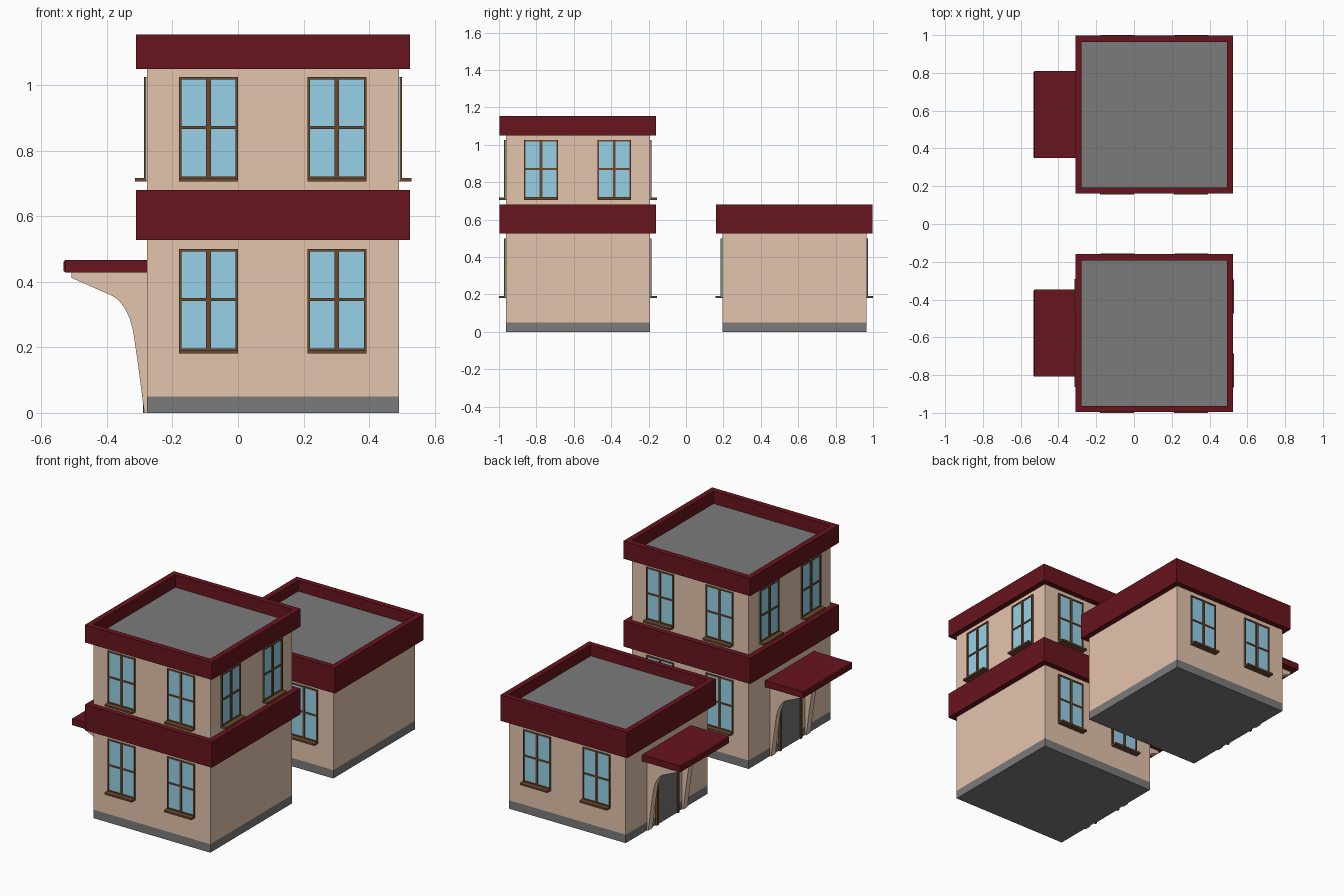
import bpy, bmesh
from math import pi
from mathutils import Matrix, Vector

if "Cube" in bpy.data.objects:
    bpy.data.objects.remove(bpy.data.objects["Cube"])


def material(name, rgb):
    m = bpy.data.materials.new(name)
    m.diffuse_color = (*[(c / 255) ** 2.2 for c in rgb], 1)
    m.use_nodes = True
    m.node_tree.nodes["Principled BSDF"].inputs["Base Color"].default_value = m.diffuse_color
    return m


WALL = material("plaster", (227, 195, 171))
RED = material("dark_red", (104, 27, 35))
GREY = material("grey", (122, 122, 122))
WOOD = material("wood", (108, 75, 48))
GLASS = material("glass", (150, 208, 231))
DOOR = material("door_grey", (115, 115, 117))

CX, H = 0.107, 0.385      # building centre in x, half width of the walls
RIM = 0.418               # half width of the red bands


def finish(bm, name, mat, matrix):
    bm.transform(matrix)
    bmesh.ops.recalc_face_normals(bm, faces=bm.faces)
    me = bpy.data.meshes.new(name)
    bm.to_mesh(me)
    bm.free()
    me.materials.append(mat)
    ob = bpy.data.objects.new(name, me)
    bpy.context.collection.objects.link(ob)
    return ob


def add_box(bm, lo, hi):
    lo, hi = Vector(lo), Vector(hi)
    m = Matrix.Translation((lo + hi) / 2) @ Matrix.Diagonal((*(hi - lo), 1))
    return bmesh.ops.create_cube(bm, size=1, matrix=m)


def boxes(name, mat, matrix, items):
    bm = bmesh.new()
    for lo, hi in items:
        add_box(bm, lo, hi)
    return finish(bm, name, mat, matrix)


def block(name, mat, matrix, half, z0, z1):
    return boxes(name, mat, matrix, [((-half, -half, z0), (half, half, z1))])


def band(name, matrix, z0, z1):
    # square ring around the walls, swept from a rectangular section
    bm = bmesh.new()
    corners = ((-1, -1), (1, -1), (1, 1), (-1, 1))
    section = ((RIM, z0), (RIM, z1), (H, z1), (H, z0))
    rings = [[bm.verts.new((r * x, r * y, z)) for r, z in section] for x, y in corners]
    for i in range(4):
        a, b = rings[i], rings[(i + 1) % 4]
        for j in range(4):
            k = (j + 1) % 4
            bm.faces.new((a[j], b[j], b[k], a[k]))
    return finish(bm, name, RED, matrix)


def window(matrix, u, z):
    # glass, frame bars and sill on the local front wall
    w, h, y = 0.09, 0.315, -H
    boxes("window_glass", GLASS, matrix, [((u - w, y - 0.003, z), (u + w, y + 0.01, z + h))])
    bars = []
    for x, t in ((-w + 0.004, 0.004), (0, 0.007), (w - 0.004, 0.004)):
        bars.append(((u + x - t, y - 0.009, z), (u + x + t, y, z + h)))
    for s, t in ((0.008, 0.004), (h / 2 + 0.003, 0.0045), (h - 0.004, 0.004)):
        bars.append(((u - w, y - 0.008, z + s - t), (u + w, y, z + s + t)))
    boxes("window_frame", WOOD, matrix, bars)
    boxes("window_sill", WOOD, matrix, [((u - w, y - 0.037, z - 0.004), (u + w, y, z + 0.007))])


def entrance(matrix):
    # built on the local front wall, which is turned to face -x
    y = -H
    bm = bmesh.new()
    add_box(bm, (-0.23, y - 0.254, 0.428), (0.23, y, 0.467))
    outer = [e for e in bm.edges if all(v.co.y < y - 0.1 for v in e.verts)]
    bmesh.ops.bevel(bm, geom=outer, offset=0.005, segments=1, affect='EDGES')
    finish(bm, "door_canopy", RED, matrix)
    # curved brackets: distance out from the wall, height
    profile = [(0, 0), (0.008, 0), (0.026, 0.14), (0.042, 0.25), (0.052, 0.287), (0.066, 0.317),
               (0.085, 0.343), (0.105, 0.357), (0.23, 0.412), (0.23, 0.43), (0, 0.43)]
    for u in (-0.165, 0.165):
        bm = bmesh.new()
        f = bm.faces.new([bm.verts.new((u - 0.02, y - d, z)) for d, z in profile])
        r = bmesh.ops.extrude_face_region(bm, geom=[f])
        bmesh.ops.translate(bm, vec=(0.04, 0, 0),
                            verts=[v for v in r["geom"] if isinstance(v, bmesh.types.BMVert)])
        finish(bm, "canopy_bracket", WALL, matrix)
    # door and its frame
    boxes("door", DOOR, matrix, [((-0.095, y - 0.004, 0), (0.095, y + 0.01, 0.36))])
    boxes("door_frame", WOOD, matrix, [
        ((-0.105, y - 0.012, 0), (-0.09, y, 0.37)),
        ((0.09, y - 0.012, 0), (0.105, y, 0.37)),
        ((-0.105, y - 0.012, 0.355), (0.105, y, 0.37))])


def building(cy, tall):
    place = Matrix.Translation((CX, cy, 0))
    side = [place @ Matrix.Rotation(k * pi / 2, 4, 'Z') for k in range(4)]  # front, right, back, left
    block("plinth", GREY, place, H, 0, 0.05)
    block("lower_walls", WALL, place, H, 0.05, 0.58)
    band("lower_band", place, 0.527, 0.68)
    if tall:
        block("upper_walls", WALL, place, H, 0.58, 1.06)
        band("upper_band", place, 1.05, 1.155)
        block("roof", GREY, place, H, 1.06, 1.08)
    else:
        block("roof", GREY, place, H, 0.58, 0.615)
    for u in (-0.197, 0.195):
        for k in (0, 2):
            window(side[k], u, 0.185)
        if tall:
            for k in range(4):
                window(side[k], u, 0.71)
    entrance(side[3])


building(-0.578, True)
building(0.579, False)
